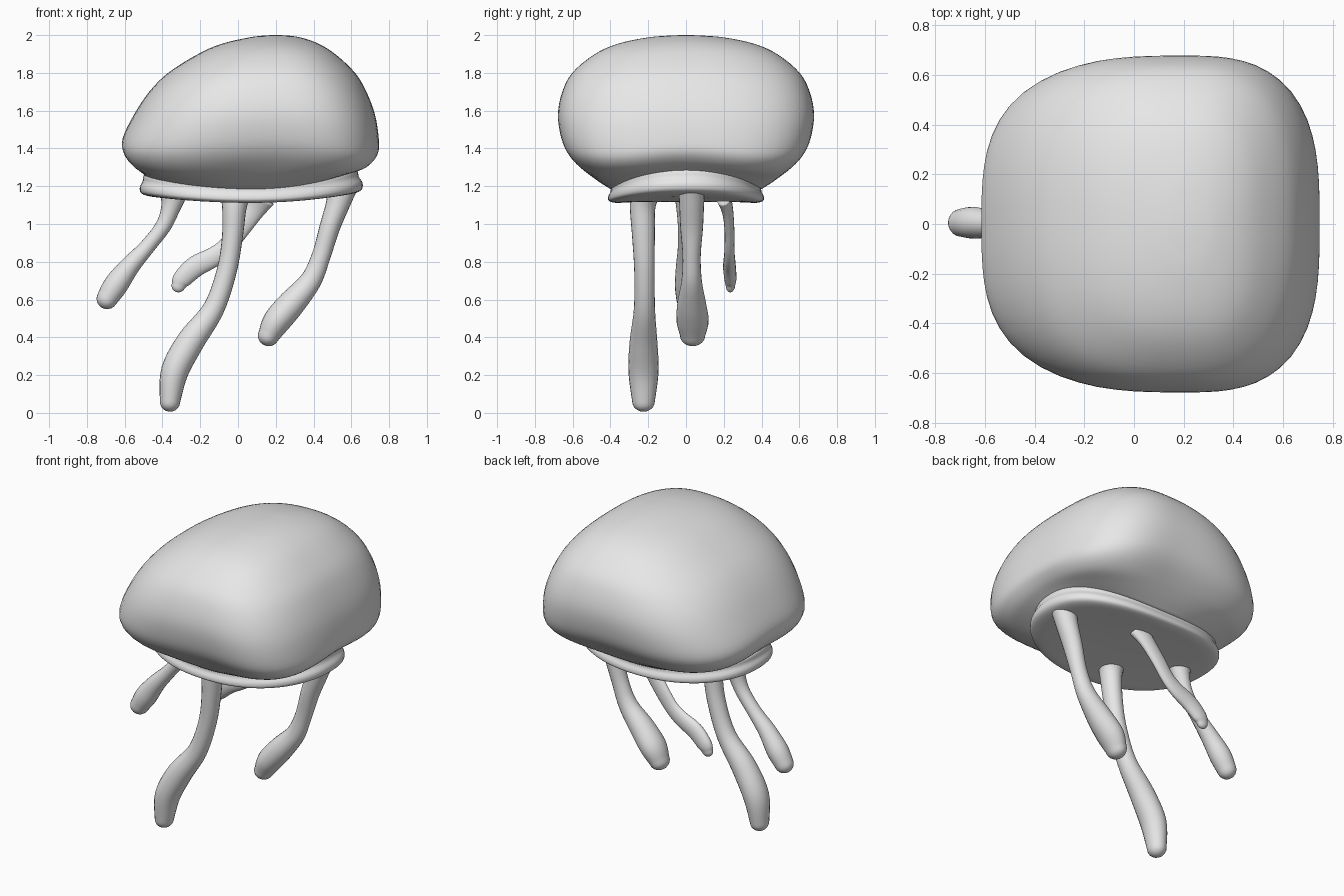
import bpy, bmesh, math
from mathutils import Vector

grey = bpy.data.materials.new("pale grey")
grey.diffuse_color = (0.8, 0.8, 0.8, 1)


def smooth_rows(rows, steps):
    """Catmull-Rom interpolation through rows of numbers."""
    out = []
    last = len(rows) - 1
    for i in range(last):
        a, b, c, d = (rows[max(0, min(last, i + k))] for k in (-1, 0, 1, 2))
        for s in range(steps):
            t = s / steps
            out.append([0.5 * (2 * q + (r - p) * t + (2 * p - 5 * q + 4 * r - u) * t * t
                               + (3 * q - p - 3 * r + u) * t ** 3)
                        for p, q, r, u in zip(a, b, c, d)])
    out.append(list(rows[-1]))
    return out


def loft(name, rings, start, end):
    """Skin a list of rings and close both ends with a fan."""
    bm = bmesh.new()
    vr = [[bm.verts.new(p) for p in ring] for ring in rings]
    n = len(vr[0])
    for a, b in zip(vr, vr[1:]):
        for i in range(n):
            j = (i + 1) % n
            bm.faces.new((a[i], a[j], b[j], b[i]))
    for ring, tip in ((vr[0], start), (vr[-1], end)):
        v = bm.verts.new(tip)
        for i in range(n):
            bm.faces.new((ring[i], ring[(i + 1) % n], v))
    bmesh.ops.recalc_face_normals(bm, faces=bm.faces)
    for f in bm.faces:
        f.smooth = True
    me = bpy.data.meshes.new(name)
    bm.to_mesh(me)
    bm.free()
    me.materials.append(grey)
    ob = bpy.data.objects.new(name, me)
    bpy.context.collection.objects.link(ob)
    return ob


def rounded_ring(left, right, cx, half_y, z, power, lift, droop=0, n=72):
    """Lopsided superellipse with lifted x ends and drooping corners."""
    pts = []
    for i in range(n):
        a = 2 * math.pi * i / n
        c, s = math.cos(a), math.sin(a)
        r = (abs(c) ** power + abs(s) ** power) ** (-1 / power)
        w = (right - cx) if c > 0 else (cx - left)
        up = lift * (1.0 if c > 0 else 0.7) * (r * c) ** 2
        pts.append((cx + w * r * c, half_y * r * s,
                    z + up - droop * math.sin(2 * a) ** 2))
    return pts


# Bell: left, right, centre x, half depth, height, squareness, end lift, droop
bell = [
    (0.15, 0.25, 0.2, 0.06, 1.999, 2.0, 0, 0),
    (0.06, 0.33, 0.2, 0.20, 1.988, 2.1, 0, 0),
    (-0.09, 0.43, 0.2, 0.365, 1.953, 2.3, 0, 0),
    (-0.22, 0.52, 0.2, 0.49, 1.895, 2.5, 0, 0),
    (-0.37, 0.62, 0.2, 0.602, 1.80, 2.7, 0, 0.01),
    (-0.47, 0.68, 0.2, 0.655, 1.70, 2.9, 0, 0.02),
    (-0.55, 0.725, 0.2, 0.678, 1.58, 3.0, 0, 0.03),
    (-0.61, 0.745, 0.2, 0.66, 1.455, 3.1, 0, 0.04),
    (-0.605, 0.742, 0.19, 0.62, 1.37, 3.1, 0.01, 0.04),
    (-0.56, 0.70, 0.16, 0.55, 1.295, 3.0, 0.03, 0.035),
    (-0.51, 0.64, 0.12, 0.47, 1.23, 2.7, 0.06, 0.015),
    (-0.48, 0.60, 0.08, 0.40, 1.185, 2.4, 0.085, 0),
]
loft("bell", [rounded_ring(*r) for r in smooth_rows(bell, 4)],
     (0.2, 0, 2.0), (0.07, 0, 1.2))

# Skirt with a rolled lip under the bell
skirt = [
    (-0.47, 0.59, 0.07, 0.37, 1.21, 2.3, 0.10),
    (-0.50, 0.63, 0.07, 0.395, 1.19, 2.3, 0.095),
    (-0.505, 0.64, 0.07, 0.40, 1.17, 2.3, 0.08),
    (-0.52, 0.66, 0.07, 0.412, 1.145, 2.3, 0.07),
    (-0.51, 0.65, 0.07, 0.408, 1.122, 2.3, 0.055),
    (-0.45, 0.59, 0.07, 0.37, 1.112, 2.3, 0.045),
    (-0.36, 0.48, 0.07, 0.30, 1.115, 2.2, 0.03),
]
loft("skirt", [rounded_ring(*r) for r in smooth_rows(skirt, 4)],
     (0.07, 0, 1.22), (0.07, 0, 1.118))


def tentacle(name, rows):
    """Rows: x, y, z, radius across the path, radius in y."""
    path = smooth_rows(rows, 5)
    pos = [Vector(p[:3]) for p in path]
    rings = []

    def ring(centre, tangent, ra, ry):
        side = tangent.cross(Vector((0, 1, 0))).normalized()
        depth = side.cross(tangent).normalized()
        rings.append([centre + side * ra * math.cos(a) + depth * ry * math.sin(a)
                      for a in (2 * math.pi * i / 20 for i in range(20))])

    for i, p in enumerate(path):
        t = (pos[min(i + 1, len(pos) - 1)] - pos[max(i - 1, 0)]).normalized()
        ring(pos[i], t, p[3], p[4])
    # rounded tip
    ra, ry = path[-1][3:]
    for k in range(1, 5):
        a = k * math.pi / 10
        ring(pos[-1] + t * ra * math.sin(a), t, ra * math.cos(a), ry * math.cos(a))
    loft(name, rings, pos[0], pos[-1] + t * ra)


tentacle("front_tentacle", [
    (-0.015, -0.22, 1.15, 0.08, 0.075), (-0.02, -0.23, 1.08, 0.064, 0.067),
    (-0.03, -0.225, 0.93, 0.055, 0.06), (-0.06, -0.22, 0.75, 0.053, 0.054),
    (-0.13, -0.22, 0.55, 0.057, 0.056), (-0.25, -0.225, 0.38, 0.073, 0.073),
    (-0.335, -0.225, 0.22, 0.073, 0.08), (-0.36, -0.225, 0.06, 0.054, 0.06)])
tentacle("right_tentacle", [
    (0.55, 0.03, 1.19, 0.08, 0.07), (0.53, 0.03, 1.11, 0.064, 0.066),
    (0.485, 0.03, 0.98, 0.054, 0.06), (0.44, 0.03, 0.83, 0.05, 0.048),
    (0.385, 0.03, 0.70, 0.057, 0.054), (0.285, 0.03, 0.58, 0.072, 0.076),
    (0.205, 0.035, 0.485, 0.073, 0.085), (0.162, 0.035, 0.41, 0.057, 0.067)])
tentacle("left_tentacle", [
    (-0.34, 0.0, 1.17, 0.08, 0.065), (-0.355, 0.0, 1.09, 0.052, 0.052),
    (-0.395, 0.0, 0.99, 0.042, 0.043), (-0.48, 0.0, 0.88, 0.041, 0.043),
    (-0.57, 0.0, 0.78, 0.052, 0.053), (-0.645, 0.005, 0.68, 0.064, 0.064),
    (-0.693, 0.005, 0.605, 0.056, 0.057)])
tentacle("back_tentacle", [
    (0.13, 0.20, 1.14, 0.07, 0.04), (0.085, 0.22, 1.07, 0.054, 0.03),
    (0.01, 0.23, 0.97, 0.05, 0.026), (-0.06, 0.23, 0.88, 0.048, 0.026),
    (-0.13, 0.23, 0.825, 0.052, 0.029), (-0.225, 0.23, 0.775, 0.056, 0.034),
    (-0.295, 0.235, 0.71, 0.05, 0.032), (-0.315, 0.235, 0.675, 0.037, 0.025)])
